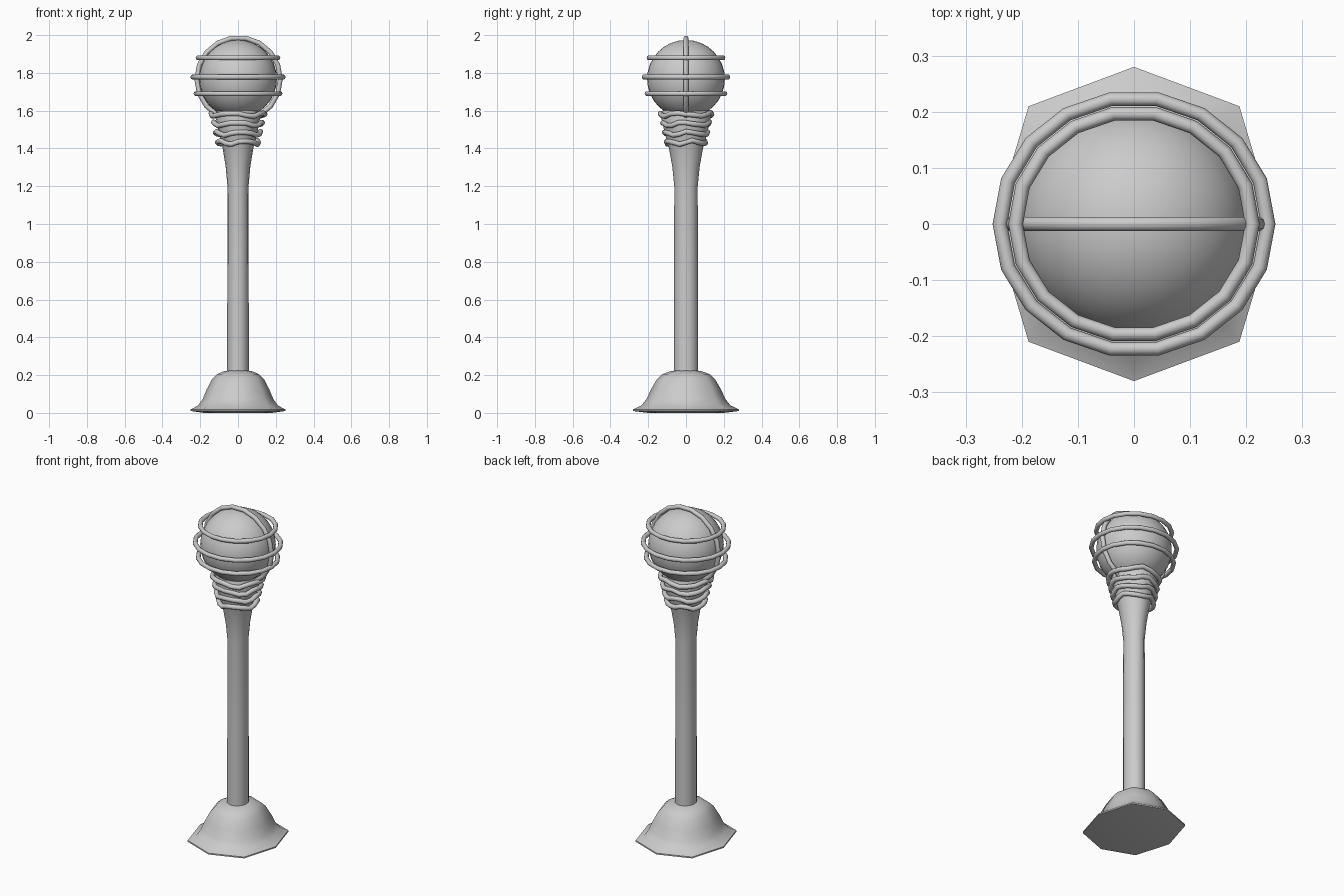
import bpy, bmesh, math

if "Cube" in bpy.data.objects:
    bpy.data.objects.remove(bpy.data.objects["Cube"])


def finish(ob, name, angle=60):
    ob.name = name
    bpy.ops.object.select_all(action='DESELECT')
    ob.select_set(True)
    bpy.context.view_layer.objects.active = ob
    bpy.ops.object.shade_smooth_by_angle(angle=math.radians(angle))


def lathe(name, profile, sides, sx, sy, diagonal=1.0):
    """Closed stack of elliptical loops from (radius, z) pairs."""
    bm = bmesh.new()
    loops = []
    for r, z in profile:
        loop = []
        for i in range(sides):
            a = 2 * math.pi * i / sides
            k = r * (1 + (diagonal - 1) * abs(math.sin(2 * a)))
            loop.append(bm.verts.new((k * sx * math.cos(a), k * sy * math.sin(a), z)))
        loops.append(loop)
    for a, b in zip(loops, loops[1:]):
        for i in range(sides):
            j = (i + 1) % sides
            bm.faces.new((a[i], a[j], b[j], b[i]))
    bm.faces.new(loops[0][::-1])
    bm.faces.new(loops[-1])
    mesh = bpy.data.meshes.new(name)
    bm.to_mesh(mesh)
    bm.free()
    ob = bpy.data.objects.new(name, mesh)
    bpy.context.collection.objects.link(ob)
    finish(ob, name)


def ring(name, loc, major, minor, sy=1.0, segments=18, upright=False, wave=0.0, phase=0.0):
    bpy.ops.mesh.primitive_torus_add(location=loc, major_radius=major, minor_radius=minor,
                                     major_segments=segments, minor_segments=10,
                                     rotation=(math.pi / 2 if upright else 0, 0, 0))
    ob = bpy.context.object
    for v in ob.data.vertices:
        a = math.atan2(v.co.y, v.co.x)
        v.co.y *= sy
        v.co.z += wave * (math.sin(4 * a + phase) + 0.4 * math.sin(7 * a + 2 * phase))
    finish(ob, name)


# flared octagonal foot
lathe("base", [(0.20, 0.0), (0.28, 0.01), (0.28, 0.018), (0.235, 0.04), (0.208, 0.075),
               (0.185, 0.125), (0.153, 0.18), (0.125, 0.205), (0.085, 0.22), (0.055, 0.225)],
      8, 0.895, 1.0, 1.06)

# pole widening into the neck
lathe("pole", [(0.064, 0.2), (0.063, 0.7), (0.062, 1.2), (0.072, 1.3), (0.09, 1.4),
               (0.112, 1.48), (0.135, 1.58), (0.125, 1.6)], 16, 0.9, 1.0)

# uneven windings round the neck
for i, (z, r) in enumerate([(1.432, 0.108), (1.48, 0.119), (1.53, 0.129), (1.58, 0.142)]):
    ring(f"neck_winding_{i + 1}", (0, 0, z), r, 0.014, 0.96, 20, wave=0.008, phase=0.9 * i)

# globe
bpy.ops.mesh.primitive_uv_sphere_add(segments=32, ring_count=16, radius=0.206,
                                     location=(0, 0, 1.768))
finish(bpy.context.object, "globe")

# cage round the globe
for i, (z, r) in enumerate([(1.69, 0.222), (1.778, 0.239), (1.88, 0.211)]):
    ring(f"cage_hoop_{i + 1}", (0, 0, z), r, 0.013, 0.945)
ring("cage_upright", (0.003, 0, 1.766), 0.221, 0.013, 1.0, upright=True)
